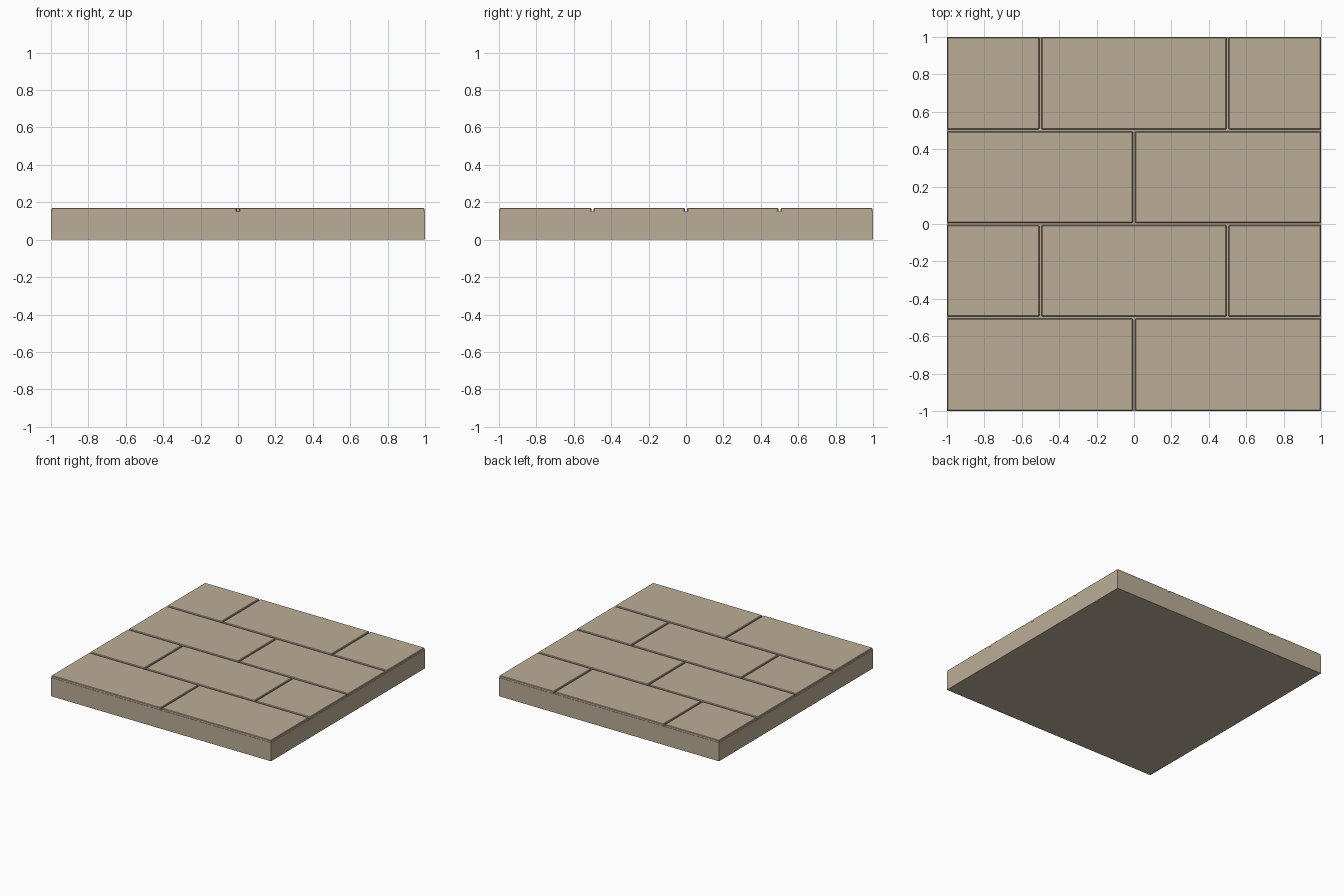
import bpy

if "Cube" in bpy.data.objects:
    bpy.data.objects.remove(bpy.data.objects["Cube"])

stone = bpy.data.materials.new("tan_stone")
stone.diffuse_color = (0.50, 0.42, 0.31, 1)
stone.use_nodes = True
stone.node_tree.nodes["Principled BSDF"].inputs["Base Color"].default_value = stone.diffuse_color

BED_TOP, TOP = 0.152, 0.17
GAP = 0.006    # half joint width
EDGE = 0.002   # inset at the outer border


def box(name, x0, x1, y0, y1, z0, z1, bevel=0):
    bpy.ops.mesh.primitive_cube_add(
        size=1, location=((x0 + x1) / 2, (y0 + y1) / 2, (z0 + z1) / 2))
    ob = bpy.context.object
    ob.name = name
    ob.scale = (x1 - x0, y1 - y0, z1 - z0)
    bpy.ops.object.transform_apply(location=False, rotation=False, scale=True)
    ob.data.materials.append(stone)
    if bevel:
        mod = ob.modifiers.new("worn_edges", 'BEVEL')
        mod.width = bevel
        mod.segments = 1
    return ob


def inset(v):
    return EDGE if abs(v) == 1 else GAP


# Slab under the paving
box("slab_base", -1, 1, -1, 1, 0, BED_TOP)

# Four rows of pavers in running bond
for row in range(4):
    y0 = -1 + row * 0.5
    y1 = y0 + 0.5
    cuts = [-1, 0, 1] if row % 2 == 0 else [-1, -0.5, 0.5, 1]
    for i, (a, b) in enumerate(zip(cuts, cuts[1:])):
        # Lower end is sunk into the slab so only the top edges read as chamfered
        box(f"paver_{row + 1}_{i + 1}", a + inset(a), b - inset(b),
            y0 + inset(y0), y1 - inset(y1), BED_TOP - 0.02, TOP, 0.004)
